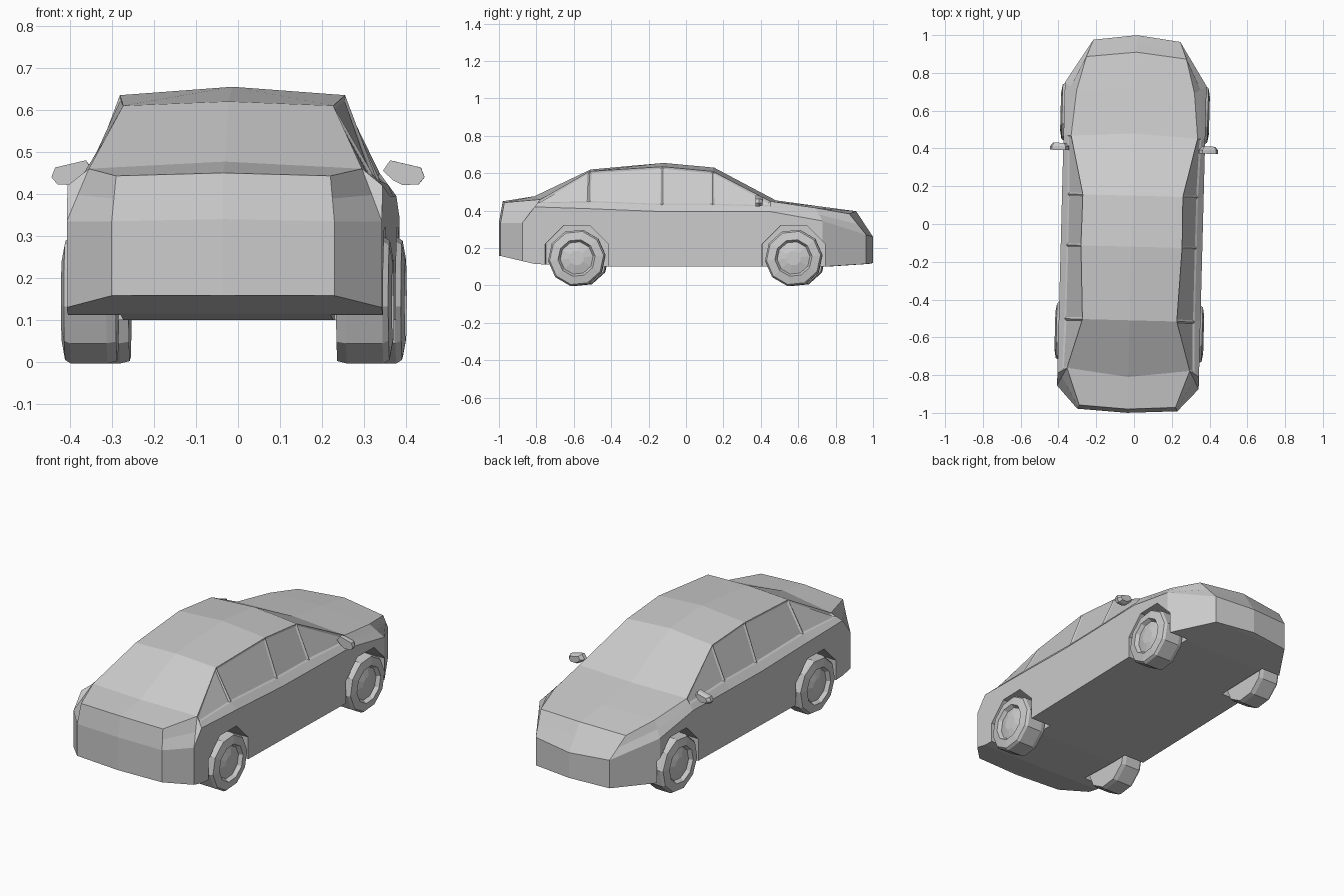
import bpy, bmesh, math
from mathutils import Matrix, Vector

if "Cube" in bpy.data.objects:
    bpy.data.objects.remove(bpy.data.objects["Cube"])

# The whole car sits very slightly yawed on the grid
PLACE = Matrix.Translation((-0.01, 0, 0)) @ Matrix.Rotation(-0.026, 4, 'Z')


def finish(name, bm):
    bmesh.ops.recalc_face_normals(bm, faces=bm.faces)
    bm.transform(PLACE)
    me = bpy.data.meshes.new(name)
    bm.to_mesh(me)
    bm.free()
    ob = bpy.data.objects.new(name, me)
    bpy.context.collection.objects.link(ob)
    return ob


def lathe(bm, profile, y, z, side, n, phase):
    """Closed turned shape around the x axis; profile is (radius, x)."""
    rings = []
    for r, x in profile:
        if r == 0:
            rings.append([bm.verts.new((side * x, y, z))] * n)
        else:
            rings.append([bm.verts.new((side * x,
                                        y + r * math.cos(phase + math.tau * i / n),
                                        z + r * math.sin(phase + math.tau * i / n)))
                          for i in range(n)])
    for a, b in zip(rings, rings[1:]):
        for i in range(n):
            j = (i + 1) % n
            bm.faces.new(list(dict.fromkeys((a[i], a[j], b[j], b[i]))))


# Body shell: half outline x, y, sill z, belt z; upper edge x, y, z; spine y, z
columns = [
    (0, -1.0, .158, .34, 0, -.98, .45, -.98, .45),
    (.265, -.985, .158, .335, .255, -.965, .443, -.98, .45),
    (.375, -.865, .13, .335, .325, -.77, .46, -.81, .477),
    (.375, -.80, .115, .42, .325, -.77, .46, -.81, .477),
    (.375, -.50, .10, .41, .25, -.51, .61, -.51, .62),
    (.375, -.12, .10, .395, .268, -.12, .635, -.12, .655),
    (.375, .15, .10, .395, .265, .15, .61, .15, .63),
    (.375, .46, .10, .395, .335, .46, .45, .48, .455),
    (.375, .74, .10, .345, .312, .70, .415, .72, .422),
    (.23, .97, .115, .27, .265, .88, .383, .91, .397),
    (0, 1.0, .12, .26, 0, .91, .397, .91, .397),
]
bm = bmesh.new()
grid = []
for x, y, zs, zb, ex, ey, ez, sy, sz in columns:
    belt, edge = Vector((x, y, zb)), Vector((ex, ey, ez))
    shoulder = Vector((.345, ey, zb + .035)) if ez > .5 else (belt + edge) / 2
    pts = [(0, y, zs), (x, y, zs), belt, shoulder, edge, (0, sy, sz)]
    grid.append([bm.verts.new(p) for p in pts])
for a, b in zip(grid, grid[1:]):
    for i in range(5):
        bm.faces.new((a[i], b[i], b[i + 1], a[i + 1]))
bmesh.ops.remove_doubles(bm, verts=bm.verts, dist=1e-4)
bmesh.ops.mirror(bm, geom=bm.verts[:] + bm.edges[:] + bm.faces[:],
                 axis='X', merge_dist=1e-4)
bmesh.ops.remove_doubles(bm, verts=bm.verts, dist=1e-4)
bmesh.ops.recalc_face_normals(bm, faces=bm.faces)

# Recessed side windows
windows = [f for f in bm.faces
           if f.calc_center_median().z > .475 and abs(f.normal.x) > .6]
bmesh.ops.inset_individual(bm, faces=windows, thickness=.014, depth=-.006)
body = finish("car_body", bm)

# Wheel arches cut from the body
AXLES = (-.575, .585)
bm = bmesh.new()
for y in AXLES:
    for side in (-1, 1):
        lathe(bm, [(0, .25), (.182, .25), (.182, .5), (0, .5)],
              y, .152, side, 8, math.pi / 8)
cutter = finish("arch_cutter", bm)
cutter.hide_render = True
cutter.display_type = 'WIRE'
mod = body.modifiers.new("arches", 'BOOLEAN')
mod.operation = 'DIFFERENCE'
mod.solver = 'EXACT'
mod.object = cutter

# Ten-sided wheels with dished hubs
wheel = [(0, .262), (.148, .262), (.154, .285), (.154, .372), (.145, .386),
         (.10, .394), (.088, .374), (.04, .386), (0, .386)]
for y, end in zip(AXLES, ("rear", "front")):
    for side, hand in ((-1, "left"), (1, "right")):
        bm = bmesh.new()
        lathe(bm, wheel, y, .147, side, 10, .1)
        finish(f"{end}_{hand}_wheel", bm)

# Door mirrors: a small faceted housing, tapered front to back
outline = [(.345, .455), (.362, .48), (.435, .463), (.444, .44),
           (.43, .423), (.392, .421), (.37, .432)]
for side, hand in ((-1, "left"), (1, "right")):
    bm = bmesh.new()
    rings = []
    for y, s in ((.382, 1), (.402, 1), (.42, .7)):
        rings.append([bm.verts.new((side * (.395 + (x - .395) * s), y,
                                    .45 + (z - .45) * s)) for x, z in outline])
    for a, b in zip(rings, rings[1:]):
        for i in range(len(a)):
            j = (i + 1) % len(a)
            bm.faces.new((a[i], a[j], b[j], b[i]))
    bm.faces.new(rings[0])
    bm.faces.new(rings[-1])
    finish(f"{hand}_door_mirror", bm)
